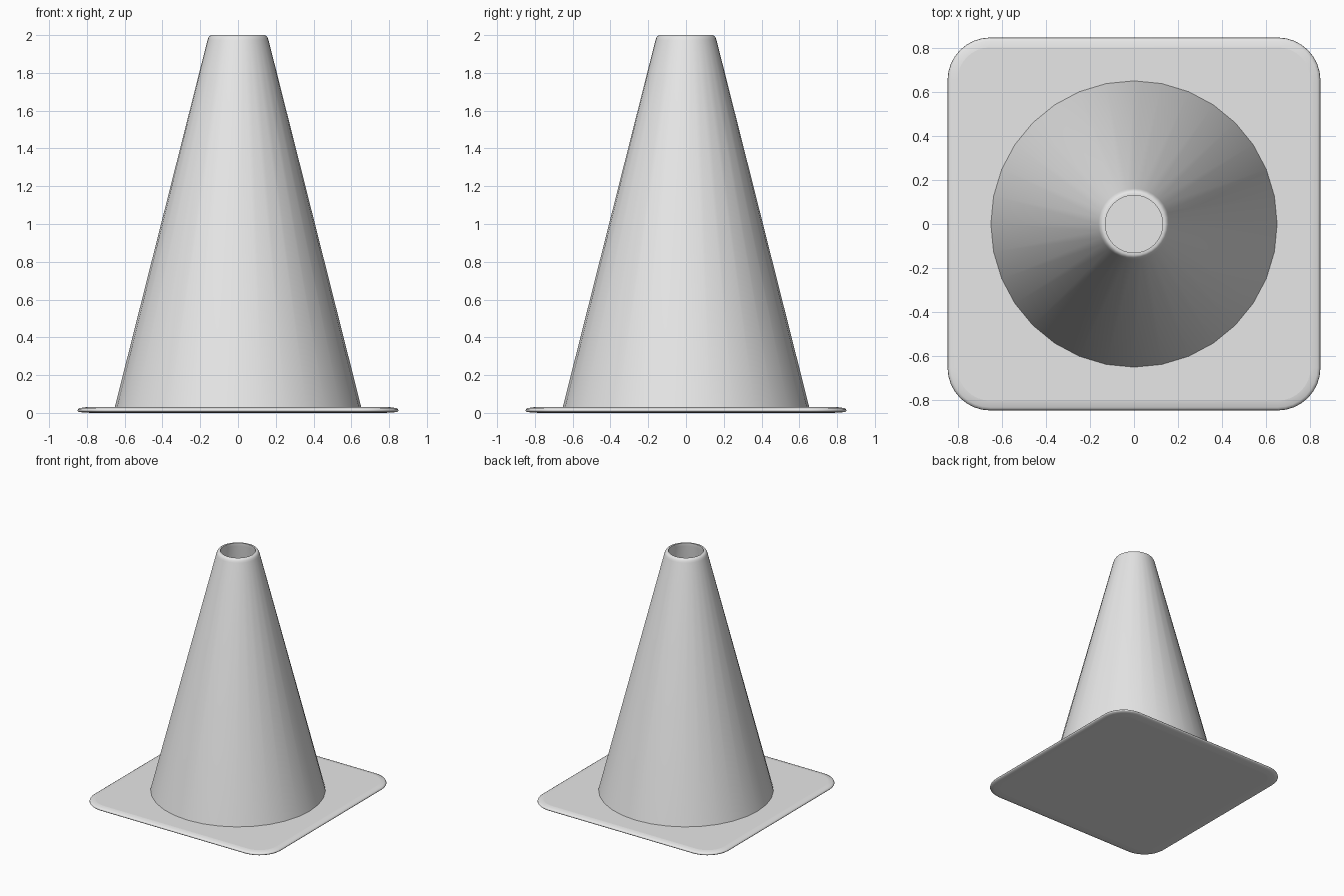
import bpy, bmesh, math

if "Cube" in bpy.data.objects:
    bpy.data.objects.remove(bpy.data.objects["Cube"])

grey = bpy.data.materials.new("light_grey")
grey.diffuse_color = (0.8, 0.8, 0.8, 1)
grey.use_nodes = True
grey.node_tree.nodes["Principled BSDF"].inputs["Base Color"].default_value = grey.diffuse_color


def loft(name, rings, cap):
    """Bridge a list of equal-length point rings, optionally capping both ends."""
    bm = bmesh.new()
    loops = [[bm.verts.new(p) for p in ring] for ring in rings]
    n = len(loops[0])
    for a, b in zip(loops, loops[1:]):
        for i in range(n):
            j = (i + 1) % n
            bm.faces.new((a[i], a[j], b[j], b[i]))
    if cap:
        for loop in (loops[0][::-1], loops[-1]):
            face = bm.faces.new(loop)
            for edge in face.edges:
                edge.smooth = False
    for f in bm.faces:
        f.smooth = len(f.verts) == 4
    mesh = bpy.data.meshes.new(name)
    bm.to_mesh(mesh)
    bm.free()
    mesh.materials.append(grey)
    obj = bpy.data.objects.new(name, mesh)
    bpy.context.collection.objects.link(obj)
    return obj


def circle(r, z, n=32):
    return [(r * math.cos(math.tau * i / n), r * math.sin(math.tau * i / n), z)
            for i in range(n)]


def rounded_square(half, radius, z, steps=8):
    pts = []
    for q in range(4):
        mid = math.pi / 4 + q * math.pi / 2
        cx = math.copysign(half - radius, math.cos(mid))
        cy = math.copysign(half - radius, math.sin(mid))
        for s in range(steps + 1):
            a = q * math.pi / 2 + s / steps * math.pi / 2
            pts.append((cx + radius * math.cos(a), cy + radius * math.sin(a), z))
    return pts


# Base plate: rounded square with a tapered underside and softened upper rim
base_profile = [(0.08, 0.0), (0.03, 0.002), (0.006, 0.006), (0.0, 0.012),
                (0.003, 0.020), (0.015, 0.026), (0.045, 0.030)]
loft("base_plate",
     [rounded_square(0.85 - d, 0.195 - d, z) for d, z in base_profile], True)

# Hollow cone: outer wall, rounded lip, inner wall down to the plate
cone_profile = [(0.653, 0.028), (0.162, 1.972), (0.157, 1.986), (0.150, 1.996),
                (0.142, 2.0), (0.131, 2.0), (0.131, 1.975), (0.622, 0.029)]
cone = loft("cone", [circle(r, z) for r, z in cone_profile], False)

bpy.context.view_layer.objects.active = cone
cone.select_set(True)
bpy.ops.object.shade_smooth_by_angle(angle=math.radians(40))
